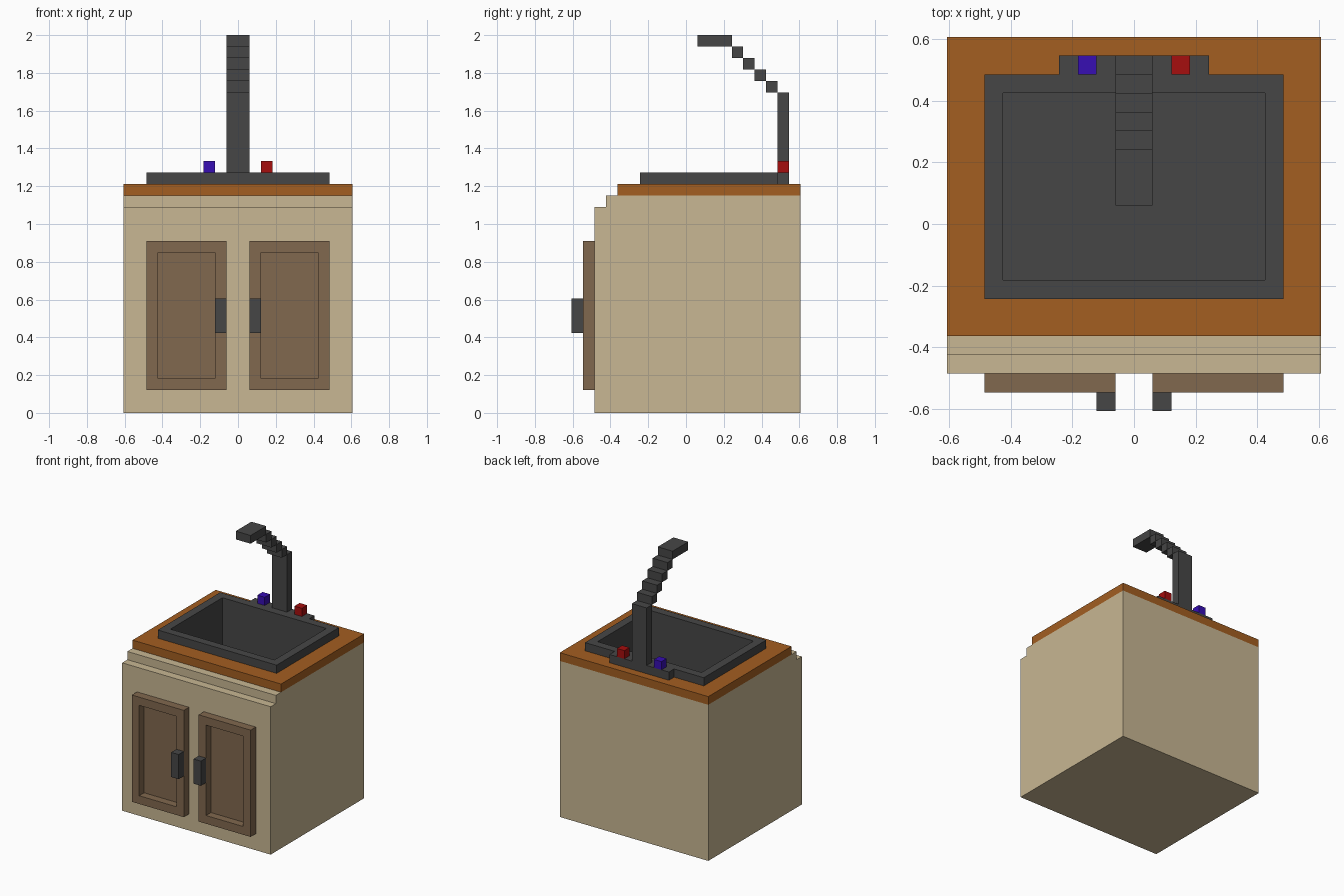
import bpy, bmesh
from mathutils import Vector

if "Cube" in bpy.data.objects:
    bpy.data.objects.remove(bpy.data.objects["Cube"])

U = 2 / 33  # one block of the grid


def material(name, rgb):
    lin = [((c / 255 + 0.055) / 1.055) ** 2.4 if c > 10 else c / 255 / 12.92 for c in rgb]
    m = bpy.data.materials.new(name)
    m.diffuse_color = (*lin, 1)
    m.use_nodes = True
    m.node_tree.nodes["Principled BSDF"].inputs["Base Color"].default_value = m.diffuse_color
    return m


CREAM = material("cream_wood", (200, 183, 147))
BROWN = material("brown_door", (129, 104, 78))
ORANGE = material("orange_counter", (163, 94, 33))
METAL = material("dark_metal", (70, 70, 70))
BLUE = material("cold_blue", (55, 14, 180))
RED = material("hot_red", (166, 14, 14))


def finish(name, bm, mat):
    bmesh.ops.recalc_face_normals(bm, faces=bm.faces)
    me = bpy.data.meshes.new(name)
    bm.to_mesh(me)
    bm.free()
    me.materials.append(mat)
    ob = bpy.data.objects.new(name, me)
    bpy.context.collection.objects.link(ob)
    return ob


def box(name, x, y, z, mat, recess=None, depth=0):
    """Block from ranges in grid units; optionally sink a framed recess into one side."""
    bm = bmesh.new()
    bmesh.ops.create_cube(bm, size=1)
    for v in bm.verts:
        v.co = Vector([(r[0] + (c + 0.5) * (r[1] - r[0])) * U for r, c in zip((x, y, z), v.co)])
    bm.normal_update()
    if recess:
        d = Vector(recess)
        face = max(bm.faces, key=lambda f: f.normal.dot(d))
        back = min(bm.faces, key=lambda f: f.normal.dot(d))
        bmesh.ops.delete(bm, geom=[back], context='FACES_ONLY')
        bmesh.ops.inset_region(bm, faces=[face], thickness=U, use_even_offset=True)
        new = bmesh.ops.extrude_discrete_faces(bm, faces=[face])["faces"][0]
        bmesh.ops.translate(bm, verts=new.verts, vec=-d * depth * U)
    return finish(name, bm, mat)


def extrude_profile(name, pts, x, mat):
    """Side profile (y, z) in grid units swept along x."""
    bm = bmesh.new()
    f = bm.faces.new([bm.verts.new((x[0] * U, a * U, b * U)) for a, b in pts])
    new = bmesh.ops.extrude_face_region(bm, geom=[f])["geom"]
    bmesh.ops.translate(bm, verts=[g for g in new if isinstance(g, bmesh.types.BMVert)],
                        vec=((x[1] - x[0]) * U, 0, 0))
    return finish(name, bm, mat)


# Cabinet with stepped front edge, and counter
cabinet = extrude_profile("cabinet", [(-8, 0), (10, 0), (10, 19), (-7, 19), (-7, 18), (-8, 18)],
                          (-10, 10), CREAM)
counter = box("counter", (-10, 10), (-6, 10), (19, 20), ORANGE)

# Opening for the basin
cutter = box("basin_cutter", (-7.1, 7.1), (-3.1, 7.1), (13.8, 22), METAL)
cutter.hide_render = True
cutter.display_type = 'WIRE'
for ob in (cabinet, counter):
    mod = ob.modifiers.new("basin_hole", 'BOOLEAN')
    mod.operation = 'DIFFERENCE'
    mod.solver = 'EXACT'
    mod.object = cutter

# Sink rim and basin
box("sink_basin", (-8, 8), (-4, 8), (20, 21), METAL, recess=(0, 0, 1), depth=7)

# Doors and handles, mirrored across x
door = box("doors", (1, 8), (-9, -8), (2, 15), BROWN, recess=(0, -1, 0), depth=0.95)
handle = box("handles", (1, 2), (-10, -9), (7, 10), METAL)
for ob in (door, handle):
    ob.modifiers.new("mirror", 'MIRROR')

# Tap ledge and knobs
box("tap_ledge", (-4, 4), (8, 9), (20, 21), METAL)
box("cold_knob", (-3, -2), (8, 9), (21, 22), BLUE)
box("hot_knob", (2, 3), (8, 9), (21, 22), RED)

# Faucet: column, stepped neck, spout
box("faucet_column", (-1, 1), (8, 9), (21, 28), METAL)
for i in range(4):
    box(f"faucet_neck_{i + 1}", (-1, 1), (7 - i, 8 - i), (28 + i, 29 + i), METAL)
box("faucet_spout", (-1, 1), (1, 4), (32, 33), METAL)
